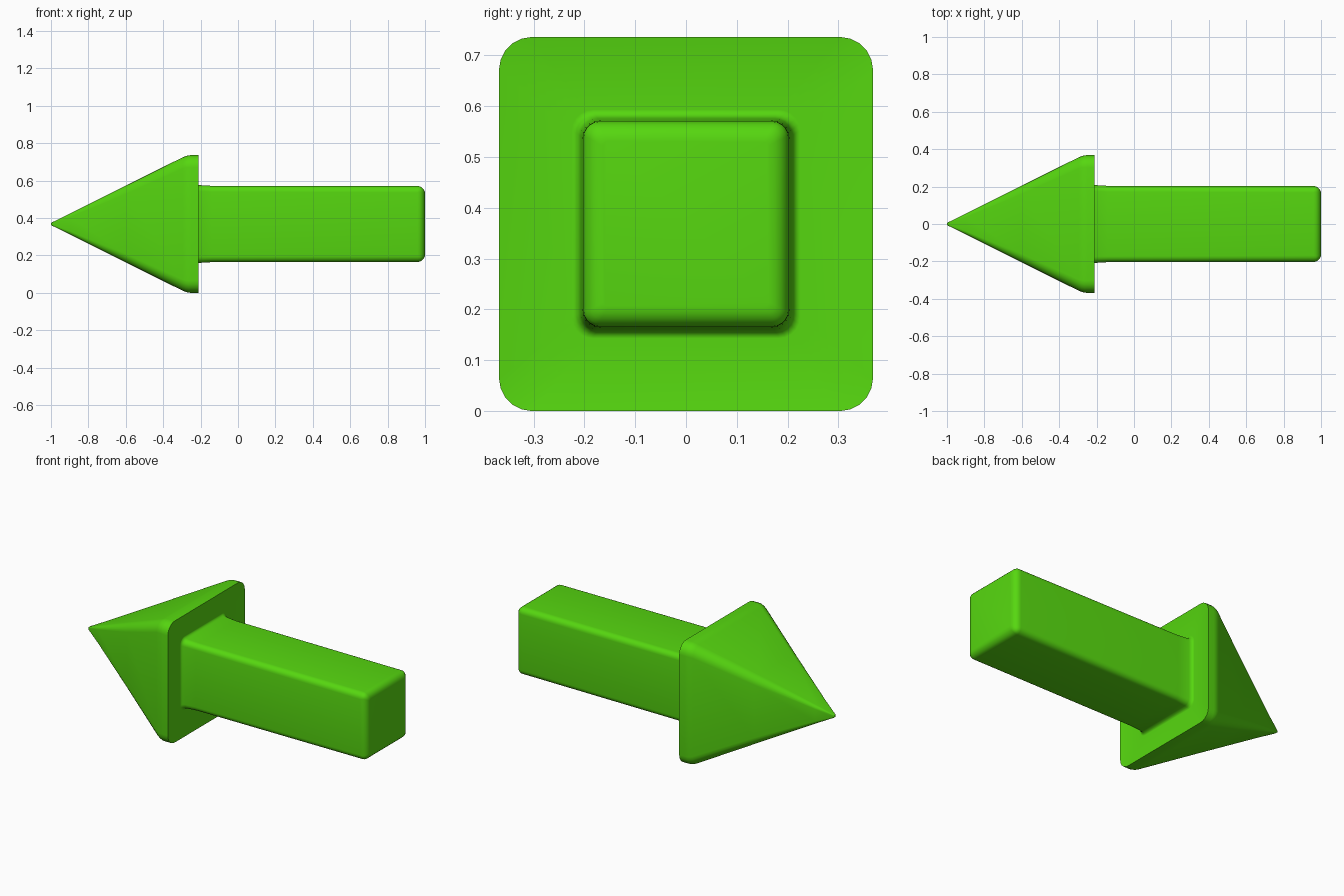
import bpy, bmesh, math

if "Cube" in bpy.data.objects:
    bpy.data.objects.remove(bpy.data.objects["Cube"])

green = bpy.data.materials.new("bright green")
green.diffuse_color = (0.093, 0.68, 0.005, 1)
green.use_nodes = True
green.node_tree.nodes["Principled BSDF"].inputs["Base Color"].default_value = green.diffuse_color

CZ = 0.368      # height of the arrow's axis
STEPS = 5       # segments per rounded corner


def section(x, half, r):
    """Rounded square of given half size and corner radius, at position x."""
    pts = []
    for k, (sy, sz) in enumerate([(1, 1), (-1, 1), (-1, -1), (1, -1)]):
        for i in range(STEPS + 1):
            a = math.pi / 2 * (k + i / STEPS)
            pts.append((x, sy * (half - r) + r * math.cos(a),
                        CZ + sz * (half - r) + r * math.sin(a)))
    return pts


# profile from tip to tail: x, half size, corner radius
profile = [(-1.0, 0.004, 0.002), (-0.994, 0.009, 0.004)]
profile += [(-0.9, 0.055, 0.018), (-0.6, 0.205, 0.045)]
profile += [(-0.295, 0.357, 0.06), (-0.28, 0.363, 0.062), (-0.265, 0.367, 0.064),
            (-0.25, 0.368, 0.065), (-0.212, 0.368, 0.065)]          # head rim
profile += [(-0.232, 0.225, 0.042), (-0.231, 0.219, 0.038), (-0.224, 0.212, 0.036),
            (-0.21, 0.208, 0.034), (-0.14, 0.204, 0.032)]           # fillet into shaft
R = 0.04
for i in range(6):                                                  # rounded tail
    a = math.pi / 2 * i / 5
    profile.append((1 - R + R * math.sin(a), 0.203 - R * (1 - math.cos(a)),
                    0.035 - 0.025 * i / 5))

# loft the sections into one closed body
bm = bmesh.new()
rings = [[bm.verts.new(p) for p in section(*s)] for s in profile]
n = len(rings[0])
for a, b in zip(rings, rings[1:]):
    for i in range(n):
        j = (i + 1) % n
        bm.faces.new((a[i], a[j], b[j], b[i]))
bm.faces.new(rings[0])
bm.faces.new(rings[-1])
bmesh.ops.recalc_face_normals(bm, faces=bm.faces)

mesh = bpy.data.meshes.new("arrow")
bm.to_mesh(mesh)
bm.free()
mesh.materials.append(green)
arrow = bpy.data.objects.new("arrow", mesh)
bpy.context.collection.objects.link(arrow)
bpy.context.view_layer.objects.active = arrow
arrow.select_set(True)
bpy.ops.object.shade_smooth_by_angle(angle=math.radians(40))
